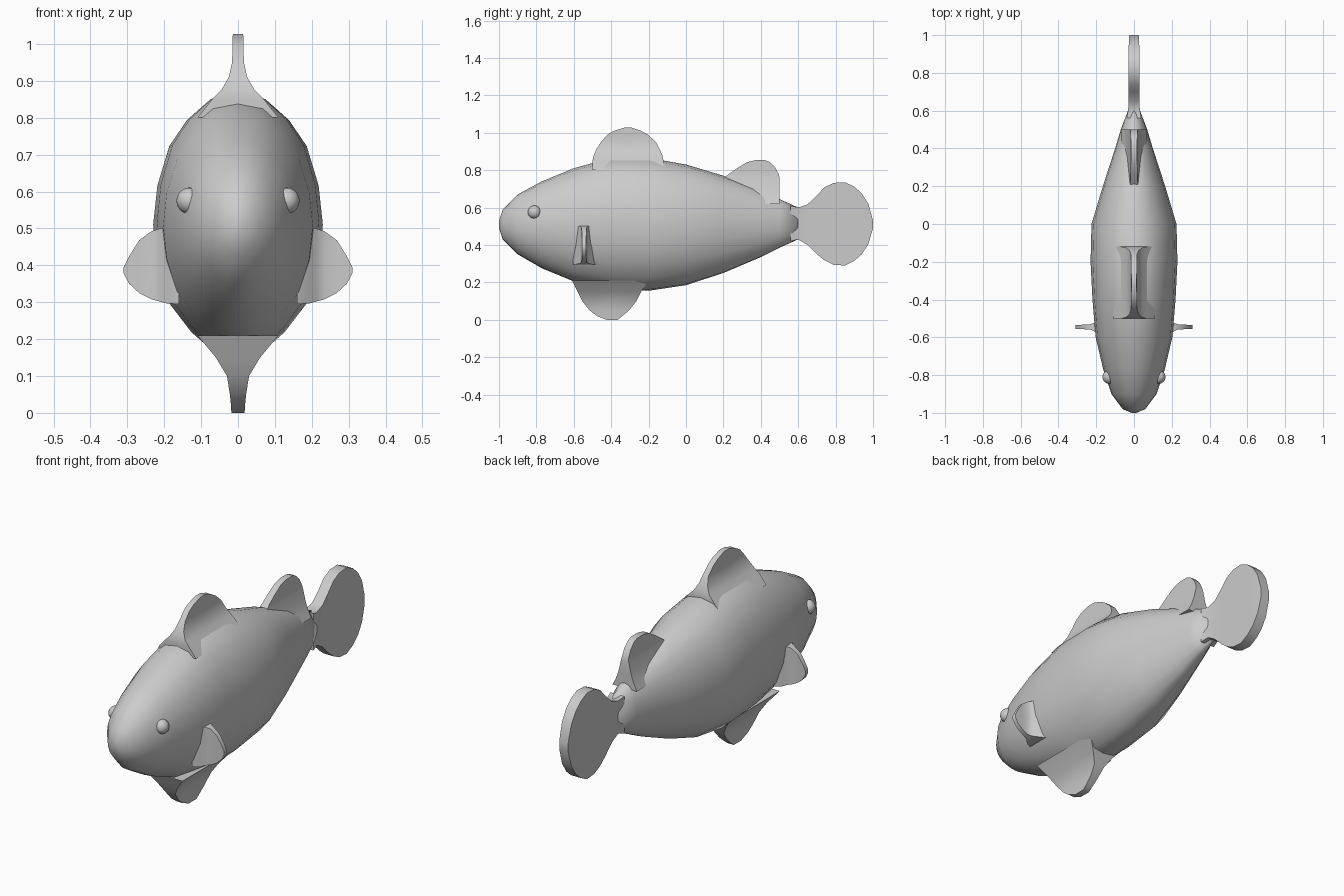
import bpy, bmesh, math
from mathutils import Vector

if "Cube" in bpy.data.objects:
    bpy.data.objects.remove(bpy.data.objects["Cube"])

grey = bpy.data.materials.new("plain grey")
grey.diffuse_color = (0.6, 0.6, 0.6, 1)
grey.use_nodes = True
grey.node_tree.nodes["Principled BSDF"].inputs["Base Color"].default_value = grey.diffuse_color


def finish(ob, angle):
    ob.data.materials.append(grey)
    bpy.ops.object.select_all(action='DESELECT')
    ob.select_set(True)
    bpy.context.view_layer.objects.active = ob
    bpy.ops.object.shade_smooth_by_angle(angle=math.radians(angle))


def loft(name, rings, angle=50, mirror=False):
    """Skin equal-sized rings of points and cap both ends."""
    bm = bmesh.new()
    vs = [[bm.verts.new(p) for p in r] for r in rings]
    n = len(vs[0])
    for a, b in zip(vs, vs[1:]):
        for i in range(n):
            j = (i + 1) % n
            bm.faces.new((a[i], a[j], b[j], b[i]))
    bm.faces.new(vs[0])
    bm.faces.new(vs[-1])
    if mirror:
        geom = bm.verts[:] + bm.edges[:] + bm.faces[:]
        dup = bmesh.ops.duplicate(bm, geom=geom)["geom"]
        for v in dup:
            if isinstance(v, bmesh.types.BMVert):
                v.co.x *= -1
    bmesh.ops.recalc_face_normals(bm, faces=bm.faces)
    me = bpy.data.meshes.new(name)
    bm.to_mesh(me)
    bm.free()
    ob = bpy.data.objects.new(name, me)
    bpy.context.collection.objects.link(ob)
    finish(ob, angle)


def fin(name, rows, place, mirror=False):
    """Rows: distance out, start, end, half thickness (flared at the root)."""
    rings = []
    for d, a, b, t in rows:
        m = (a + b) / 2
        rings.append([place(d, s, w) for s, w in
                      ((a, -t), (m, -t), (b, -t), (b, t), (m, t), (a, t))])
    loft(name, rings, 45, mirror)


# body: y, bottom, top, half width
stations = [(-1, .49, .53, .012), (-.98, .43, .59, .06), (-.9, .35, .67, .12),
            (-.77, .275, .74, .163), (-.6, .205, .81, .203), (-.4, .165, .865, .22),
            (-.2, .155, .865, .23), (0, .185, .83, .225), (.2, .25, .77, .165),
            (.4, .335, .69, .10), (.5, .385, .645, .07), (.6, .43, .60, .032)]
half = [(.32, .96), (.6, .8), (.81, .6), (.95, .3), (1, 0), (.95, -.3),
        (.81, -.6), (.55, -.82), (.27, -.98)]
section = [(0, 1)] + half + [(0, -1)] + [(-x, z) for x, z in reversed(half)]
loft("body", [[(w * x, y, (b + t) / 2 + z * (t - b) / 2) for x, z in section]
              for y, b, t, w in stations], 80)

upright = lambda d, s, w: (w, s, d)
backward = lambda d, s, w: (w, d, s)
sideways = lambda d, s, w: (d, -.545 + w, s)

fin("front_dorsal_fin", [(.80, -.5, -.12, .11), (.85, -.5, -.12, .07),
                         (.875, -.495, -.125, .045), (.91, -.48, -.14, .025),
                         (.95, -.455, -.16, .016), (.99, -.42, -.205, .015),
                         (1.01, -.385, -.24, .015), (1.027, -.33, -.29, .014)], upright)
fin("rear_dorsal_fin", [(.62, .24, .5, .07), (.66, .22, .5, .05), (.70, .21, .5, .036),
                        (.76, .205, .5, .022), (.78, .23, .495, .019),
                        (.815, .28, .477, .018), (.842, .325, .45, .017),
                        (.853, .37, .425, .017)], upright)
fin("belly_fin", [(.21, -.61, -.2, .11), (.15, -.58, -.24, .06), (.10, -.555, -.265, .03),
                  (.05, -.515, -.305, .022), (.02, -.475, -.34, .019),
                  (0, -.425, -.365, .018)], upright)
fin("tail_fin", [(.56, .42, .61, .04), (.60, .43, .60, .031), (.65, .40, .617, .029),
                 (.70, .35, .665, .028), (.74, .318, .708, .028), (.79, .294, .732, .028),
                 (.85, .29, .735, .028), (.90, .315, .712, .028), (.94, .35, .675, .028),
                 (.975, .405, .62, .027), (1.0, .49, .53, .025)], backward)
fin("side_fins", [(.16, .295, .505, .06), (.195, .297, .503, .04), (.212, .302, .5, .022),
                  (.235, .308, .492, .013), (.268, .325, .468, .012),
                  (.295, .35, .425, .011), (.31, .378, .395, .011)], sideways, True)

# eyes
for side, x in (("left", .131), ("right", -.131)):
    bpy.ops.mesh.primitive_uv_sphere_add(segments=16, ring_count=10, radius=.036,
                                         location=(x, -.81, .575))
    eye = bpy.context.object
    eye.name = side + "_eye"
    finish(eye, 80)
